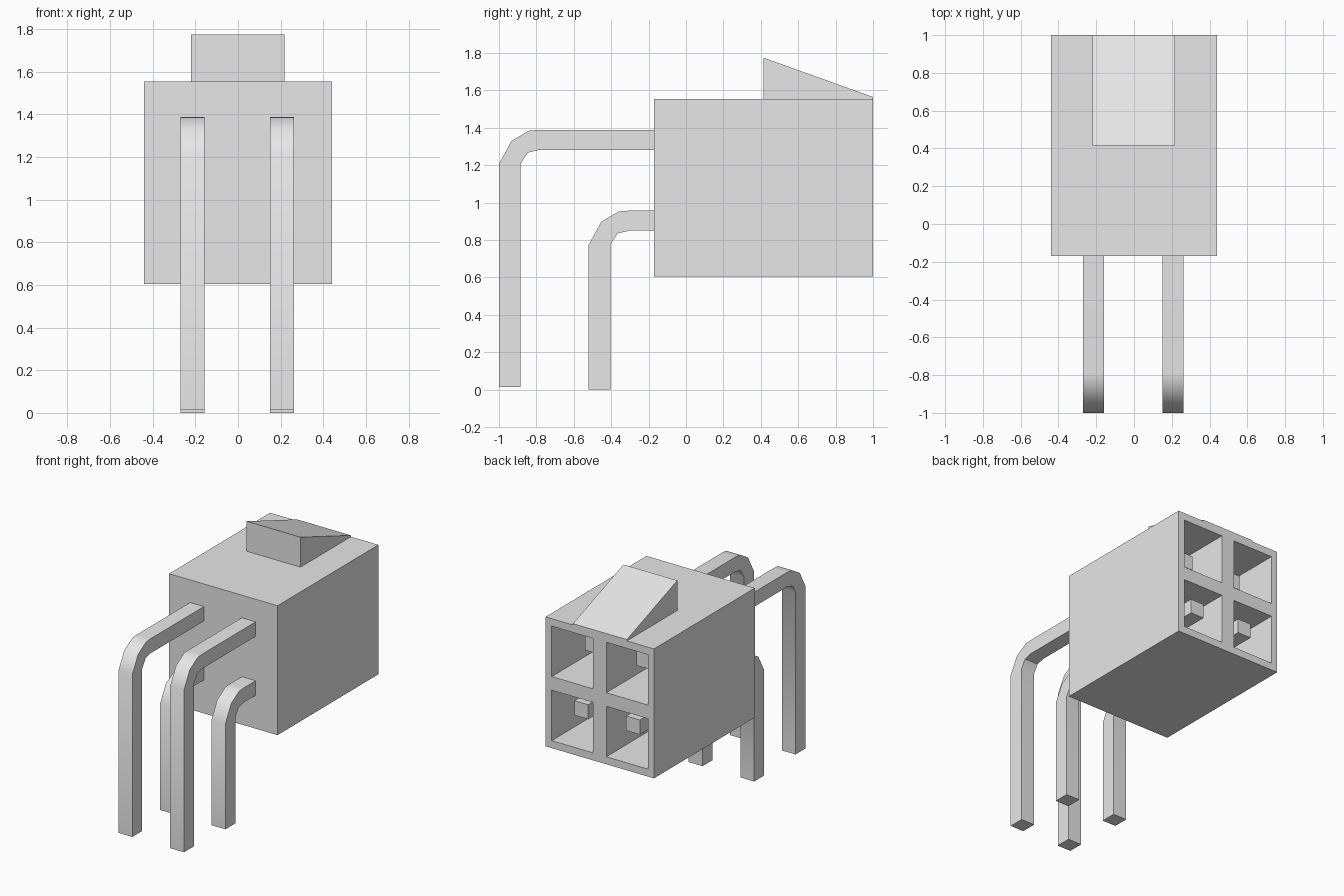
import bpy
import bmesh
from mathutils import Vector

cube = bpy.data.objects.get("Cube")
if cube:
    bpy.data.objects.remove(cube, do_unlink=True)

# Single flat grey
grey = bpy.data.materials.new("light_grey")
grey.use_nodes = True
grey.diffuse_color = (0.8, 0.8, 0.8, 1)
grey.node_tree.nodes["Principled BSDF"].inputs["Base Color"].default_value = (0.8, 0.8, 0.8, 1)


def prism(profile, x0, x1):
    """bmesh of a (y, z) outline extruded from x0 to x1"""
    bm = bmesh.new()
    ends = [[bm.verts.new((x, y, z)) for y, z in profile] for x in (x0, x1)]
    for ring in ends:
        bm.faces.new(ring)
    n = len(profile)
    for i in range(n):
        j = (i + 1) % n
        bm.faces.new((ends[0][i], ends[0][j], ends[1][j], ends[1][i]))
    bmesh.ops.recalc_face_normals(bm, faces=bm.faces[:])
    return bm


def finish(bm, name, smooth=False):
    mesh = bpy.data.meshes.new(name)
    bm.to_mesh(mesh)
    bm.free()
    mesh.materials.append(grey)
    obj = bpy.data.objects.new(name, mesh)
    bpy.context.collection.objects.link(obj)
    if smooth:
        bpy.ops.object.select_all(action='DESELECT')
        obj.select_set(True)
        bpy.context.view_layer.objects.active = obj
        bpy.ops.object.shade_smooth_by_angle(angle=0.61)
    return obj


# Housing: a box with four deep square sockets in the back face
FRONT, BACK, LOW, HIGH, HALF = -0.17, 1.0, 0.605, 1.555, 0.44
bm = prism([(FRONT, LOW), (BACK, LOW), (BACK, HIGH), (FRONT, HIGH)], -HALF, HALF)
cuts = [((x, 0, 0), (1, 0, 0)) for x in (-0.39, -0.053, 0.053, 0.39)]
cuts += [((0, 0, z), (0, 0, 1)) for z in (0.66, 1.03, 1.13, 1.50)]
for co, no in cuts:
    bmesh.ops.bisect_plane(bm, geom=bm.verts[:] + bm.edges[:] + bm.faces[:],
                           plane_co=co, plane_no=no)
sockets = []
for f in bm.faces:
    c = f.calc_center_median()
    if f.normal.y > 0.9 and 0.06 < abs(c.x) < 0.38 and \
            (0.67 < c.z < 1.02 or 1.14 < c.z < 1.49):
        sockets.append(f)
floors = bmesh.ops.extrude_discrete_faces(bm, faces=sockets)["faces"]
bmesh.ops.translate(bm, verts=list({v for f in floors for v in f.verts}),
                    vec=Vector((0, -1.0, 0)))
bmesh.ops.recalc_face_normals(bm, faces=bm.faces[:])
finish(bm, "housing")

# Sloped latch on top
finish(prism([(0.415, HIGH), (BACK, HIGH), (BACK, 1.565), (0.415, 1.775)],
             -0.22, 0.217), "latch_wedge")


# Bent square pins, described by outer face, bend height, top and tip
def pin(name, x, y, bottom, bend, tip):
    outer = [(0, bottom), (0, bend), (0.067, bend + 0.123),
             (0.16, bend + 0.178), (0.21, bend + 0.182)]
    inner = [(0.215, bend + 0.075), (0.153, bend + 0.06),
             (0.115, bend), (0.115, bottom)]
    profile = [(y + a, z) for a, z in outer]
    profile += [(tip, bend + 0.182), (tip, bend + 0.075)]
    profile += [(y + a, z) for a, z in inner]
    finish(prism(profile, x - 0.056, x + 0.056), name, smooth=True)


for side, x in (("right", -0.214), ("left", 0.206)):
    pin("upper_pin_" + side, x, -1.0, 0.015, 1.207, 0.80)
    pin("lower_pin_" + side, x, -0.52, 0.0, 0.775, 0.92)
